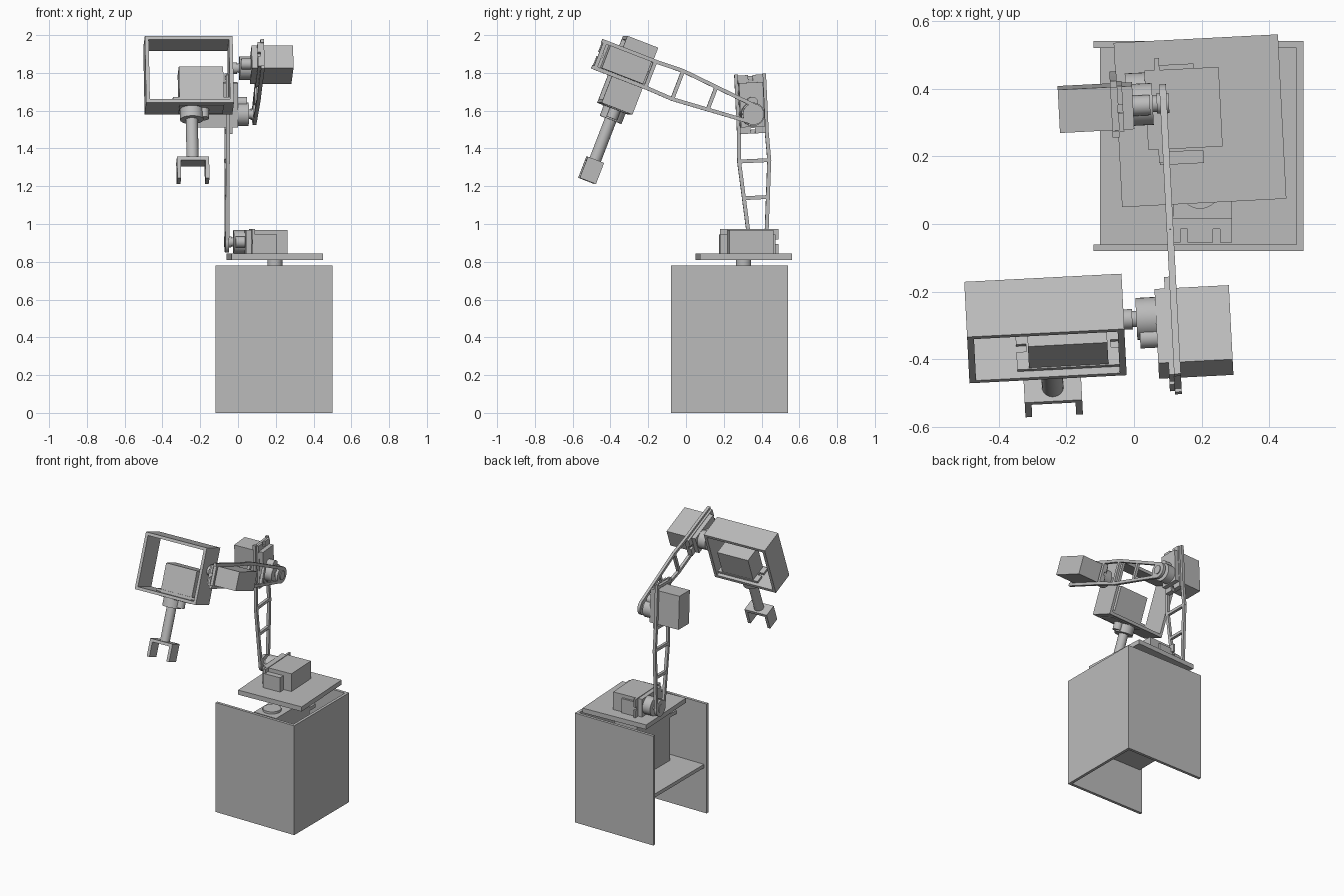
import bpy, bmesh, math
from mathutils import Matrix, Vector

if "Cube" in bpy.data.objects:
    bpy.data.objects.remove(bpy.data.objects["Cube"], do_unlink=True)

GREY = (0.5, 0.5, 0.5, 1)
grey = bpy.data.materials.new("plain grey")
grey.use_nodes = True
grey.diffuse_color = GREY
grey.node_tree.nodes["Principled BSDF"].inputs["Base Color"].default_value = GREY


# Pieces that can be combined into one part
def box(bm, lo, hi):
    lo, hi = Vector(lo), Vector(hi)
    m = Matrix.Translation((lo + hi) / 2) @ Matrix.Diagonal((*(hi - lo), 1))
    bmesh.ops.create_cube(bm, size=1, matrix=m)


def rod(bm, x, y, z0, z1, r):
    bmesh.ops.create_cone(bm, cap_ends=True, segments=32, radius1=r, radius2=r, depth=z1 - z0,
                          matrix=Matrix.Translation((x, y, (z0 + z1) / 2)))


def bar(bm, p, q, width=0.02, thick=0.02):
    p, q = Vector((*p, 0)), Vector((*q, 0))
    d = q - p
    m = (Matrix.Translation((p + q) / 2) @ Matrix.Rotation(math.atan2(d.y, d.x), 4, 'Z')
         @ Matrix.Diagonal((d.length + width / 2, width, thick, 1)))
    bmesh.ops.create_cube(bm, size=1, matrix=m)


def part(name, frame, *pieces):
    bm = bmesh.new()
    for make, *args in pieces:
        make(bm, *args)
    me = bpy.data.meshes.new(name)
    bm.to_mesh(me)
    bm.free()
    me.materials.append(grey)
    ob = bpy.data.objects.new(name, me)
    bpy.context.collection.objects.link(ob)
    ob.matrix_world = frame
    bpy.ops.object.select_all(action='DESELECT')
    ob.select_set(True)
    bpy.context.view_layer.objects.active = ob
    bpy.ops.object.shade_smooth_by_angle(angle=math.radians(35))
    return ob


def axes(origin, x, z):
    x, z = Vector(x).normalized(), Vector(z).normalized()
    m = Matrix((x, z.cross(x), z)).transposed().to_4x4()
    return ARM @ Matrix.Translation(origin) @ m


# Servo: x runs along its body, z points out of the output shaft
def servo(name, frame, shaft_end=0.08):
    part(name + "_servo_body", frame,
         (box, (-0.067, -0.064, -0.22), (0.168, 0.064, 0)))
    tabs = [(box, (-0.072, -0.068, -0.045), (0.178, 0.068, -0.03))]
    for x0, x1 in ((-0.102, -0.072), (0.178, 0.208)):
        for y0, y1 in ((-0.068, -0.012), (0.012, 0.068)):
            tabs.append((box, (x0, y0, -0.045), (x1, y1, -0.03)))
    part(name + "_servo_flange", frame, *tabs)
    part(name + "_servo_gear_cover", frame,
         (rod, 0, 0, 0, 0.058, 0.062), (rod, 0.062, 0, 0, 0.05, 0.03))
    part(name + "_servo_shaft", frame,
         (rod, 0, 0, 0.058, shaft_end, 0.024), (rod, 0, 0, 0.07, shaft_end, 0.03))


# Ladder link: tapered rails, rungs and a rectangular servo mount at the far end
def link(name, frame):
    pieces = [(rod, 0, 0, -0.01, 0.01, 0.056), (rod, 0, 0, -0.013, 0.016, 0.03)]
    for s in (-1, 1):
        rail = [(0, 0.044 * s), (0.43, 0.08 * s), (0.575, 0.074 * s), (0.885, 0.074 * s)]
        pieces += [(bar, a, b) for a, b in zip(rail, rail[1:])]
    for x, w in ((0.235, 0.062), (0.43, 0.08), (0.585, 0.074), (0.87, 0.074)):
        pieces.append((bar, (x, -w), (x, w)))
    part(name, frame, *pieces)


# Housing, open at the right side, top and bottom
WORLD = Matrix.Identity(4)
part("housing", WORLD,
     (box, (-0.12, -0.08, 0), (0.5, -0.06, 0.78)),
     (box, (-0.12, 0.52, 0), (0.5, 0.54, 0.78)),
     (box, (0.48, -0.06, 0), (0.5, 0.52, 0.78)))
part("housing_shelf", WORLD, (box, (-0.1, -0.06, 0.32), (0.48, 0.52, 0.345)))

# Base servo standing on the shelf
base_tabs = [(box, (0.115, -0.015, 0.65), (0.29, 0.42, 0.675))]
for y0, y1 in ((-0.055, -0.015), (0.42, 0.46)):
    for x0, x1 in ((0.115, 0.137), (0.158, 0.233), (0.254, 0.29)):
        base_tabs.append((box, (x0, y0, 0.65), (x1, y1, 0.675)))
part("base_servo_flange", WORLD, *base_tabs)
part("base_servo_body", WORLD, (box, (0.115, 0.015, 0.345), (0.29, 0.39, 0.74)))
part("base_servo_gear_cover", WORLD,
     (rod, 0.195, 0.305, 0.74, 0.765, 0.08), (rod, 0.195, 0.105, 0.74, 0.755, 0.06))
part("base_servo_shaft", WORLD, (rod, 0.195, 0.305, 0.74, 0.815, 0.04))

# Turntable, slightly turned together with the whole arm
ARM = Matrix.Translation((0.195, 0.305, 0)) @ Matrix.Rotation(math.radians(2.95), 4, 'Z')
part("turntable", ARM, (box, (-0.243, -0.243, 0.81), (0.243, 0.243, 0.843)))
part("shoulder_bracket", ARM,
     (box, (-0.125, -0.125, 0.84), (0.005, -0.086, 0.945)),
     (box, (-0.125, 0.156, 0.84), (-0.01, 0.17, 0.945)))

# Arm joints
shoulder = Vector((0, 0.089, 0.905))
elbow = Vector((0, 0.057, 1.581))
wrist = Vector((0, -0.575, 1.825))
upper_dir = (elbow - shoulder).normalized()
fore_dir = (wrist - elbow).normalized()
LEFT, RIGHT = Vector((1, 0, 0)), Vector((-1, 0, 0))
hand_dir = fore_dir.cross(RIGHT)
if hand_dir.z > 0:
    hand_dir.negate()

servo("shoulder", axes(shoulder + RIGHT * 0.157, (0, -1, 0), RIGHT), 0.09)
link("upper_arm", axes(shoulder + RIGHT * 0.25, upper_dir, LEFT))
servo("elbow", axes(elbow + RIGHT * 0.195, upper_dir, LEFT))
link("forearm", axes(elbow + RIGHT * 0.105, fore_dir, LEFT))
servo("wrist", axes(wrist + RIGHT * 0.16, fore_dir, RIGHT), 0.097)

# Hand: open frame, gripper servo, rod and fork
hand = axes(wrist + RIGHT * 0.475 + hand_dir * 0.235, LEFT, hand_dir)
part("hand_frame", hand,
     (box, (-0.245, -0.0875, -0.385), (0.22, 0.0875, -0.365)),
     (box, (-0.245, -0.0875, -0.025), (0.22, 0.0875, -0.005)),
     (box, (-0.245, -0.0875, -0.365), (-0.225, 0.0875, -0.025)),
     (box, (0.2, -0.0875, -0.365), (0.22, 0.0875, -0.025)))
servo("gripper", hand)
part("gripper_rod", hand, (rod, 0, 0, 0.05, 0.29, 0.032))
part("gripper_fork", hand,
     (box, (-0.085, -0.046, 0.285), (0.085, 0.046, 0.305)),
     (box, (-0.085, -0.046, 0.305), (-0.065, 0.046, 0.405)),
     (box, (0.065, -0.046, 0.305), (0.085, 0.046, 0.405)))
